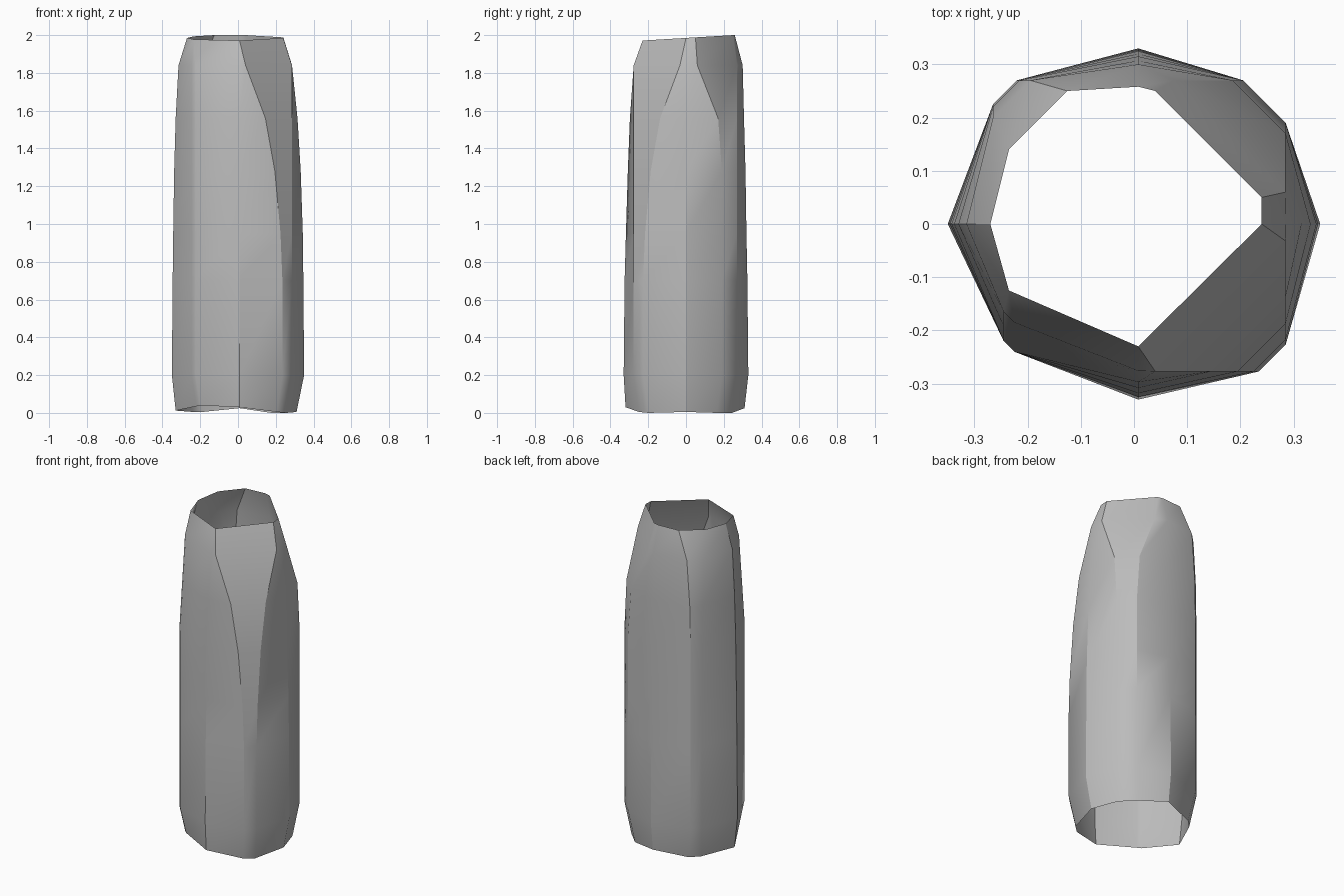
import bpy
import bmesh

cube = bpy.data.objects.get("Cube")
if cube:
    bpy.data.objects.remove(cube, do_unlink=True)

grey = bpy.data.materials.new("plain grey")
grey.use_nodes = True
colour = (0.5, 0.5, 0.5, 1)
grey.diffuse_color = colour
grey.node_tree.nodes["Principled BSDF"].inputs["Base Color"].default_value = colour

# Each level: height, ridge distances (east, north, west, south),
# and chamfer sizes at the north-east, north-west and south-east corners
LEVELS = [
    (0.0, .31, .31, .33, .32, .08, .05, .05),
    (0.2, .35, .33, .35, .33, .08, .045, .05),
    (0.7, .346, .325, .346, .325, .08, .045, .05),
    (0.95, .343, .32, .343, .318, .08, .045, .06),
    (1.28, .332, .315, .338, .308, .08, .045, .09),
    (1.56, .315, .307, .33, .297, .1, .05, .14),
    (1.84, .286, .3, .315, .276, .21, .07, .245),
    (1.985, .24, .258, .27, .23, .2, .11, .23),
]


def blend(a, b, t):
    return a + (b - a) * t


def section(level):
    """Cross-section points, counter-clockwise from the east ridge."""
    z, e, n, w, s, ne, nw, se = level
    rim = max(0, (z - 1.84) / 0.145)          # pull in towards the top rim
    foot = max(0, 1 - z / 0.2)                # pull in towards the bottom rim
    k = 1 - 0.1 * foot
    east = blend(.285, .24, rim) * k
    north = blend(.27, .25, rim) * k
    west = blend(.265, .235, rim) * k
    south = blend(.277, .23, rim) * k
    sw_y = blend(.24, .185, max(0, z - 1.28) / 0.56) if z < 1.9 else .125
    sw_x = blend(.245, .235, rim) * k
    sw = 0.02 * (1 - rim)
    pts = [(e, 0), (east, max(north - ne, 0.06 * (1 - rim))), (east - ne, north),
           (.008, n), (nw - west, north), (-west, north - nw),
           (-w, 0), (-sw_x, sw - sw_y * k), (sw - sw_x, -sw_y * k),
           (.008, -s), (east - se, -south), (east, se - south)]
    # Uneven bottom edge and a top edge that rises to the back
    dips = (.005, 0, 0, .025, .005, .005, .012, .035, .04, .03, .005, 0)
    return [(x, y, z + foot * d + rim * 0.06 * y) for (x, y), d in zip(pts, dips)]


# Open faceted sleeve
bm = bmesh.new()
rings = [[bm.verts.new(p) for p in section(lv)] for lv in LEVELS]
for low, high in zip(rings, rings[1:]):
    for i in range(len(low)):
        j = (i + 1) % len(low)
        bm.faces.new((low[i], low[j], high[j], high[i]))
bmesh.ops.remove_doubles(bm, verts=bm.verts, dist=0.002)

mesh = bpy.data.meshes.new("sleeve")
bm.to_mesh(mesh)
bm.free()
mesh.materials.append(grey)
sleeve = bpy.data.objects.new("sleeve", mesh)
bpy.context.collection.objects.link(sleeve)
bpy.context.view_layer.objects.active = sleeve
sleeve.select_set(True)
bpy.ops.object.shade_smooth_by_angle(angle=0.52)
